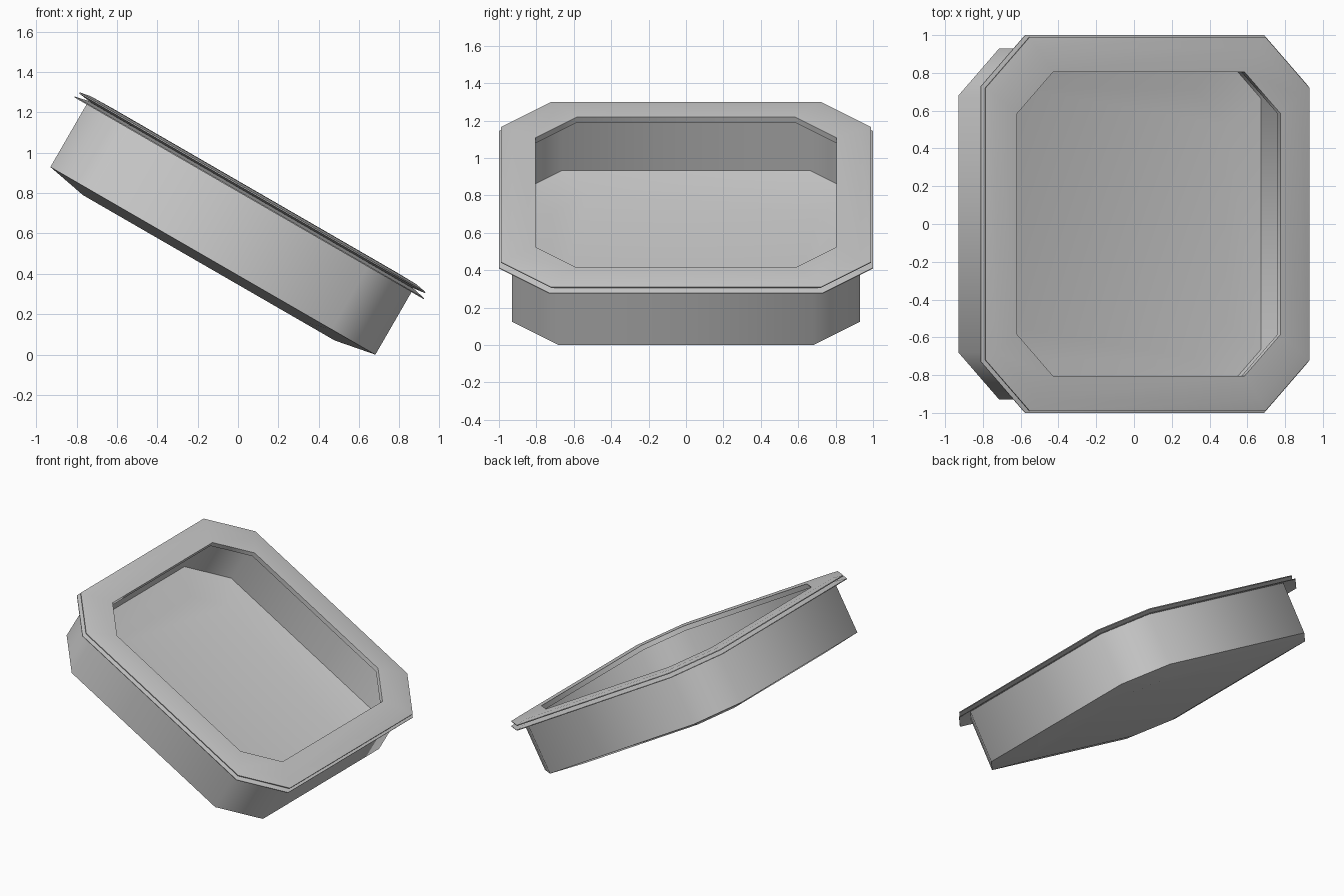
import bpy, bmesh, math
from mathutils import Matrix, Vector

if "Cube" in bpy.data.objects:
    bpy.data.objects.remove(bpy.data.objects["Cube"])

# the whole tray leans 30 degrees, low end towards +x
TILT = Matrix.Rotation(math.radians(30), 4, 'Y') @ Matrix.Translation((-0.34, 0, 0))


def octagon(half, chamfer, height):
    c = half - chamfer
    return [Vector((x, y, height)) for x, y in (
        (half, -c), (half, c), (c, half), (-c, half),
        (-half, c), (-half, -c), (-c, -half), (c, -half))]


def loft(name, rings, closed):
    """Stack octagon rings (half width, chamfer, height); cap the ends or join them."""
    bm = bmesh.new()
    loops = [[bm.verts.new(p) for p in octagon(*r)] for r in rings]
    pairs = list(zip(loops, loops[1:]))
    if closed:
        pairs.append((loops[-1], loops[0]))
    else:
        bm.faces.new(loops[0])
        bm.faces.new(loops[-1])
    for a, b in pairs:
        for i in range(8):
            j = (i + 1) % 8
            bm.faces.new((a[i], a[j], b[j], b[i]))
    bmesh.ops.recalc_face_normals(bm, faces=bm.faces)
    bm.transform(TILT)
    mesh = bpy.data.meshes.new(name)
    bm.to_mesh(mesh)
    bm.free()
    ob = bpy.data.objects.new(name, mesh)
    bpy.context.collection.objects.link(ob)
    bpy.ops.object.select_all(action='DESELECT')
    ob.select_set(True)
    bpy.context.view_layer.objects.active = ob
    bpy.ops.object.shade_smooth_by_angle(angle=math.radians(55))
    return ob


# hollow tray: sloped base edge, upright wall, thin flange, inner wall and floor
loft("tray_body", [
    (0.72, 0.19, 0.30), (0.93, 0.25, 0.34), (0.93, 0.25, 0.708),
    (1.00, 0.27, 0.698), (1.00, 0.27, 0.703), (0.93, 0.25, 0.718),
    (0.91, 0.245, 0.718), (0.91, 0.245, 0.355), (0.715, 0.19, 0.318)], False)

# rim frame: thin outer lip, flat top and short inner edge around the opening
loft("rim_frame", [
    (0.92, 0.25, 0.718), (0.99, 0.27, 0.727), (0.99, 0.27, 0.733),
    (0.93, 0.25, 0.744), (0.805, 0.22, 0.746), (0.805, 0.22, 0.712),
    (0.90, 0.24, 0.712)], True)
